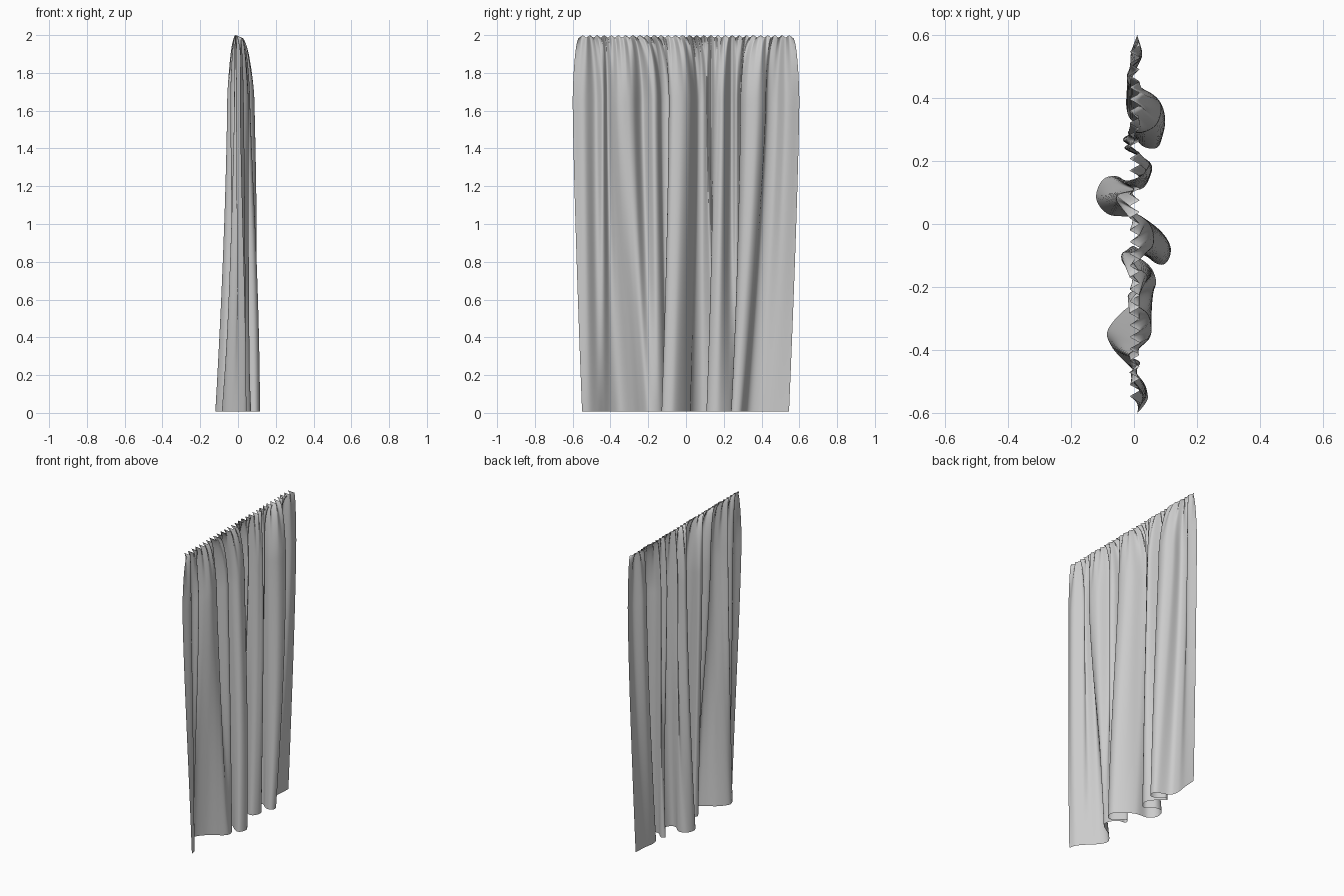
import bpy, math
from mathutils import Vector

if "Cube" in bpy.data.objects:
    bpy.data.objects.remove(bpy.data.objects["Cube"])

# Fold control points as (y, x), left hem to right hem; both lists correspond point to point
UPPER = [(-.60, .01), (-.54, .03), (-.48, -.01), (-.44, .02), (-.415, -.02), (-.39, .02),
         (-.36, .05), (-.32, .055), (-.28, .04), (-.23, -.02), (-.18, .04), (-.15, .03),
         (-.13, -.03), (-.09, -.035), (-.09, .03), (-.07, .06), (-.02, .06), (.02, .03),
         (.05, -.03), (.07, -.055), (.095, -.05), (.11, 0), (.13, -.03), (.15, .02),
         (.17, .04), (.20, .045), (.24, -.03), (.265, .01), (.29, -.02), (.29, .03),
         (.32, .075), (.38, .085), (.42, .045), (.43, -.01), (.48, -.02), (.53, .025), (.60, .01)]
LOWER = [(-.55, .045), (-.51, .035), (-.47, .005), (-.435, -.03), (-.39, -.07), (-.34, -.085),
         (-.28, -.04), (-.24, .02), (-.21, .06), (-.18, .07), (-.14, .055), (-.11, .02),
         (-.10, -.02), (-.07, 0), (-.125, .07), (-.12, .105), (-.07, .115), (-.02, .07),
         (.02, 0), (.03, -.08), (.08, -.12), (.14, -.10), (.15, -.05), (.11, 0),
         (.12, .035), (.17, .05), (.23, .01), (.265, -.035), (.28, -.01), (.245, .03),
         (.24, .07), (.265, .085), (.295, .07), (.325, -.005), (.38, -.025), (.46, -.015), (.545, -.01)]
STEPS, ROWS = 8, 60
FOLD_Z, TOP_Z, HEM_Z, TEETH = 1.65, 2.0, 0.008, 30


def spline(points):
    """Catmull-Rom curve through the fold points."""
    p = [Vector(q) for q in points]
    p = [2 * p[0] - p[1]] + p + [2 * p[-1] - p[-2]]
    out = []
    for i in range(1, len(p) - 2):
        a, b, c, d = p[i - 1:i + 3]
        for k in range(STEPS):
            t = k / STEPS
            out.append(0.5 * (2 * b + (c - a) * t + (2 * a - 5 * b + 4 * c - d) * t * t
                              + (3 * b - a - 3 * c + d) * t ** 3))
    return out + [p[-2]]


upper, lower = spline(UPPER), spline(LOWER)
n = len(upper)
verts, faces = [], []
for r in range(ROWS + 1):
    s = r / ROWS
    z = HEM_Z + (TOP_Z - HEM_Z) * (1 - (1 - s) ** 1.6)   # rows crowd towards the heading
    for i in range(n):
        # small gathers of the pinned heading
        phase = i / (n - 1) * TEETH
        tri = 2 * abs(2 * (phase % 1) - 1) - 1
        heading = Vector((-.565 + 1.13 * i / (n - 1), .002 + .017 * tri))
        t = min(z / FOLD_Z, 1)
        p = lower[i].lerp(upper[i], 1 - (1 - t) ** 1.3)
        if p.y > 0:                                      # folds belly outwards at mid height
            p.y *= 1 + .15 * math.sin(math.pi * t)
        zz = z
        if z > FOLD_Z:
            f = (z - FOLD_Z) / (TOP_Z - FOLD_Z)
            p = p.lerp(heading, 1 - math.sqrt(max(0, 1 - f ** 1.5)))
            zz -= .007 * (1 + tri) * f ** 4
        verts.append((p.y, p.x, zz))
for r in range(ROWS):
    for i in range(n - 1):
        a = r * n + i
        faces.append((a, a + 1, a + n + 1, a + n))

# Hanging curtain sheet
mesh = bpy.data.meshes.new("curtain")
mesh.from_pydata(verts, [], faces)
mesh.shade_smooth()
curtain = bpy.data.objects.new("curtain", mesh)
bpy.context.collection.objects.link(curtain)
